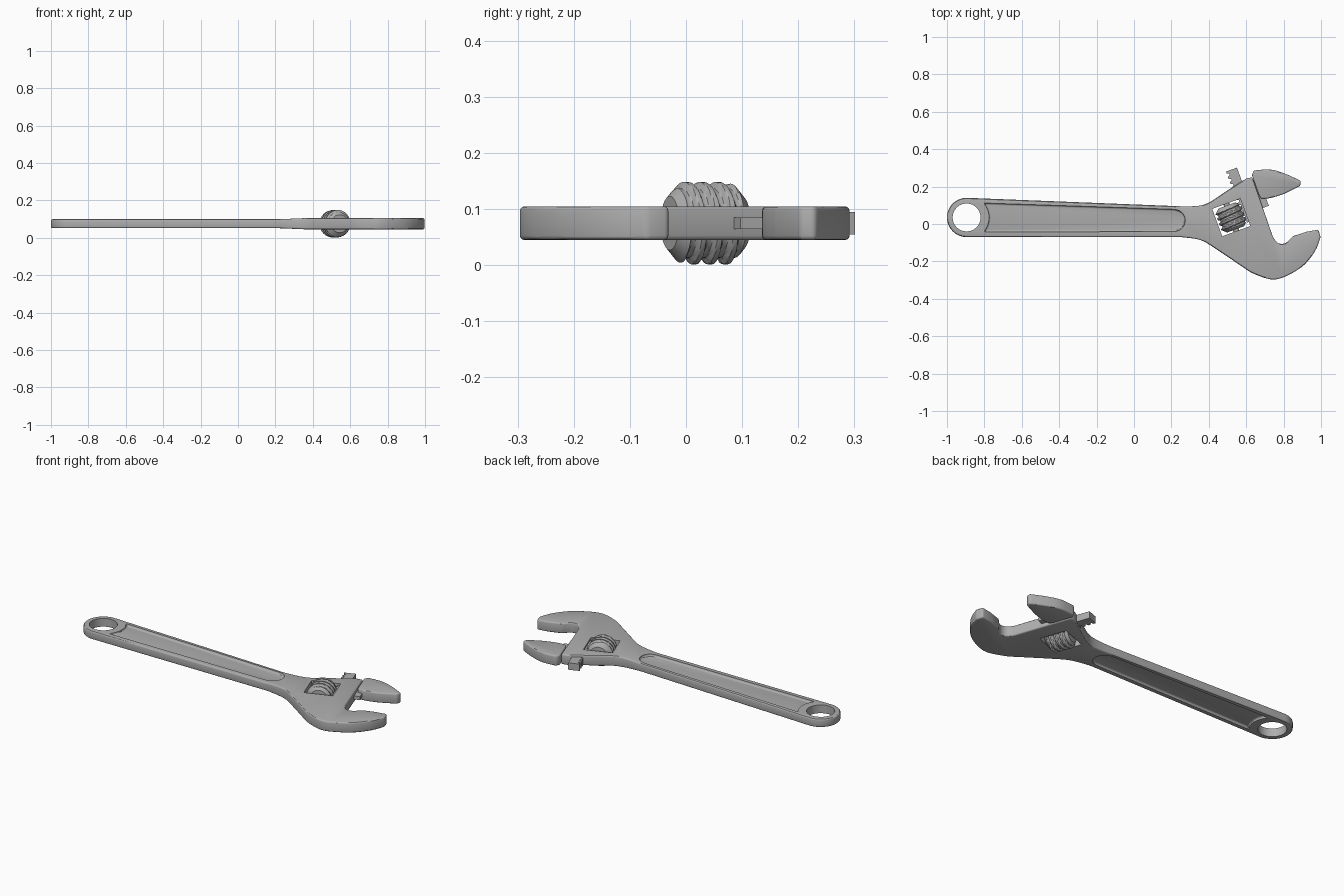
import bpy, bmesh
from math import sin, cos, pi, radians, floor
from mathutils import Vector, Matrix

if "Cube" in bpy.data.objects:
    bpy.data.objects.remove(bpy.data.objects["Cube"])

MID = 0.075                      # height of the middle plane
HALF = 0.03                      # half thickness of the head
RING = (-0.895, 0.035)           # hanging hole centre
TILT = radians(20)               # lean of the jaw slide
# frame of the sliding parts: local x across the slide, local y along it
SLIDE = Matrix.Translation((0.52, 0.035, MID)) @ Matrix.Rotation(TILT, 4, 'Z')

steel = bpy.data.materials.new("grey steel")
steel.use_nodes = True
steel.diffuse_color = (0.42, 0.42, 0.42, 1)
steel.node_tree.nodes["Principled BSDF"].inputs["Base Color"].default_value = steel.diffuse_color


def finish(name, bm, matrix=None):
    bmesh.ops.recalc_face_normals(bm, faces=bm.faces)
    mesh = bpy.data.meshes.new(name)
    if matrix:
        bm.transform(matrix)
    bm.to_mesh(mesh)
    bm.free()
    mesh.materials.append(steel)
    ob = bpy.data.objects.new(name, mesh)
    bpy.context.collection.objects.link(ob)
    return ob


def activate(ob):
    bpy.ops.object.select_all(action='DESELECT')
    ob.select_set(True)
    bpy.context.view_layer.objects.active = ob


def bevel(ob, width, segments=3):
    mod = ob.modifiers.new("Bevel", 'BEVEL')
    mod.width, mod.segments = width, segments
    mod.limit_method, mod.angle_limit = 'ANGLE', radians(35)
    activate(ob)
    bpy.ops.object.modifier_apply(modifier=mod.name)
    return ob


def cut(ob, cutter):
    mod = ob.modifiers.new("Cut", 'BOOLEAN')
    mod.operation, mod.object, mod.solver = 'DIFFERENCE', cutter, 'EXACT'
    activate(ob)
    bpy.ops.object.modifier_apply(modifier=mod.name)
    bpy.data.objects.remove(cutter)


def prism_mesh(points, z0, z1):
    bm = bmesh.new()
    face = bm.faces.new([bm.verts.new((x, y, z0)) for x, y in points])
    top = bmesh.ops.extrude_face_region(bm, geom=[face])["geom"]
    for v in top:
        if isinstance(v, bmesh.types.BMVert):
            v.co.z = z1
    return bm


def prism(name, points, z0, z1, matrix=None):
    return finish(name, prism_mesh(points, z0, z1), matrix)


def arc(centre, r, a0, a1, n):
    steps = [radians(a0 + (a1 - a0) * i / n) for i in range(n + 1)]
    return [(centre[0] + r * cos(a), centre[1] + r * sin(a)) for a in steps]


def smooth(points, n=4):
    """Catmull-Rom curve through the points."""
    p = [Vector(q) for q in points]
    p = [p[0]] + p + [p[-1]]
    out = []
    for a, b, c, d in zip(p, p[1:], p[2:], p[3:]):
        for i in range(n):
            t = i / n
            out.append(0.5 * (2 * b + (c - a) * t + (2 * a - 5 * b + 4 * c - d) * t ** 2
                              + (3 * b - a - 3 * c + d) * t ** 3))
    return [tuple(q) for q in out] + [tuple(points[-1])]


def rect(x0, x1, y0, y1):
    return [(x0, y0), (x1, y0), (x1, y1), (x0, y1)]


# Wrench body: handle, head and fixed jaw in one outline
belly = smooth([(0.25, -0.07), (0.353, -0.085), (0.433, -0.13), (0.567, -0.22), (0.645, -0.268),
                (0.76, -0.296), (0.89, -0.235), (0.965, -0.15), (0.998, -0.07)])
mouth = smooth([(0.85, -0.065), (0.81, -0.102), (0.77, -0.102), (0.743, -0.07)])
shoulder = smooth([(0.6, 0.243), (0.5, 0.18), (0.41, 0.12), (0.35, 0.098), (0.27, 0.094)])
outline = (arc(RING, 0.105, 88, 270, 24) + belly + [(0.985, -0.03), (0.92, -0.042)]
           + mouth + [(0.632, 0.25)] + shoulder)
bm = prism_mesh(outline, MID - HALF, MID + HALF)
for x in (0.22, 0.36):
    bmesh.ops.bisect_plane(bm, geom=bm.verts[:] + bm.edges[:] + bm.faces[:],
                           plane_co=(x, 0, 0), plane_no=(1, 0, 0))
for v in bm.verts:               # the handle is a little thinner than the head
    if v.co.x < 0.221:
        v.co.z = MID + (v.co.z - MID) * 0.8
    elif v.co.x < 0.359:
        v.co.z = MID + (v.co.z - MID) * (0.8 + 0.2 * (v.co.x - 0.22) / 0.14)
body = bevel(finish("wrench_body", bm), 0.008)

# Hanging hole and worm window
cut(body, prism("hole_cutter", arc(RING, 0.075, 0, 345, 23), -0.1, 0.3))
cut(body, prism("window_cutter", rect(-0.08, 0.08, -0.078, 0.078), -0.2, 0.2, SLIDE))

# Long recess on each face of the handle
recess = (arc(RING, 0.12, -40, 40, 8) + [(0.2, 0.079)]
          + arc((0.215, 0.019), 0.059, 80, -80, 10) + [(0.2, -0.041)])
for side in (-1, 1):
    cutter = prism("recess_cutter", recess, MID + side * 0.012, MID + side * 0.1)
    cut(body, bevel(cutter, 0.01))

# Movable jaw
jaw = smooth([(0.64, 0.286), (0.73, 0.291), (0.81, 0.268), (0.893, 0.23)])
jaw += [(0.888, 0.203)] + smooth([(0.8, 0.16), (0.73, 0.139), (0.68, 0.135)])
jaw += [(0.668, 0.155), (0.63, 0.262)]
bevel(prism("movable_jaw", jaw, MID - HALF, MID + HALF), 0.008)

# Neck joining the jaw to its rack
prism("jaw_neck", rect(0.1, 0.21, -0.01, 0.15), -0.01, 0.01, SLIDE)

# Toothed rack beside the worm
pitch = 0.03
teeth = []
for i in range(10):
    y = 0.24 - i * pitch
    teeth += [(0.057, y), (0.057, y - 0.011), (0.07, y - 0.016), (0.07, y - 0.025)]
prism("jaw_rack", [(0.12, 0.24)] + teeth + [(0.12, -0.05)], -0.02, 0.02, SLIDE)

# Adjusting worm: a cylinder whose radius follows a helical thread
ROUND, ROWS, LENGTH = 40, 60, 0.136
bm = bmesh.new()
rings = []
for j in range(ROWS + 1):
    y = (j / ROWS - 0.5) * LENGTH
    end = LENGTH / 2 - abs(y)
    ring = []
    for i in range(ROUND):
        a = 2 * pi * i / ROUND
        phase = y / pitch + i / ROUND
        wave = abs((phase - floor(phase)) * 2 - 1)
        r = 0.062 + 0.0115 * min(1, max(0, wave * 3 - 1))
        r = min(r, 0.048 + end * 1.1)
        ring.append(bm.verts.new((r * cos(a), y, r * sin(a))))
    rings.append(ring)
for low, high in zip(rings, rings[1:]):
    for i in range(ROUND):
        k = (i + 1) % ROUND
        bm.faces.new((low[i], low[k], high[k], high[i]))
bm.faces.new(rings[0])
bm.faces.new(rings[-1])
finish("adjusting_worm", bm, SLIDE)

# Pin the worm turns on
bm = bmesh.new()
bmesh.ops.create_cone(bm, cap_ends=True, segments=16, radius1=0.016, radius2=0.016, depth=0.17,
                      matrix=Matrix.Rotation(pi / 2, 4, 'X'))
finish("worm_pin", bm, SLIDE)

# Smooth shading with sharp edges kept
for ob in bpy.context.collection.objects:
    if ob.type == 'MESH' and steel.name in ob.data.materials:
        activate(ob)
        bpy.ops.object.shade_smooth_by_angle(angle=radians(30))
